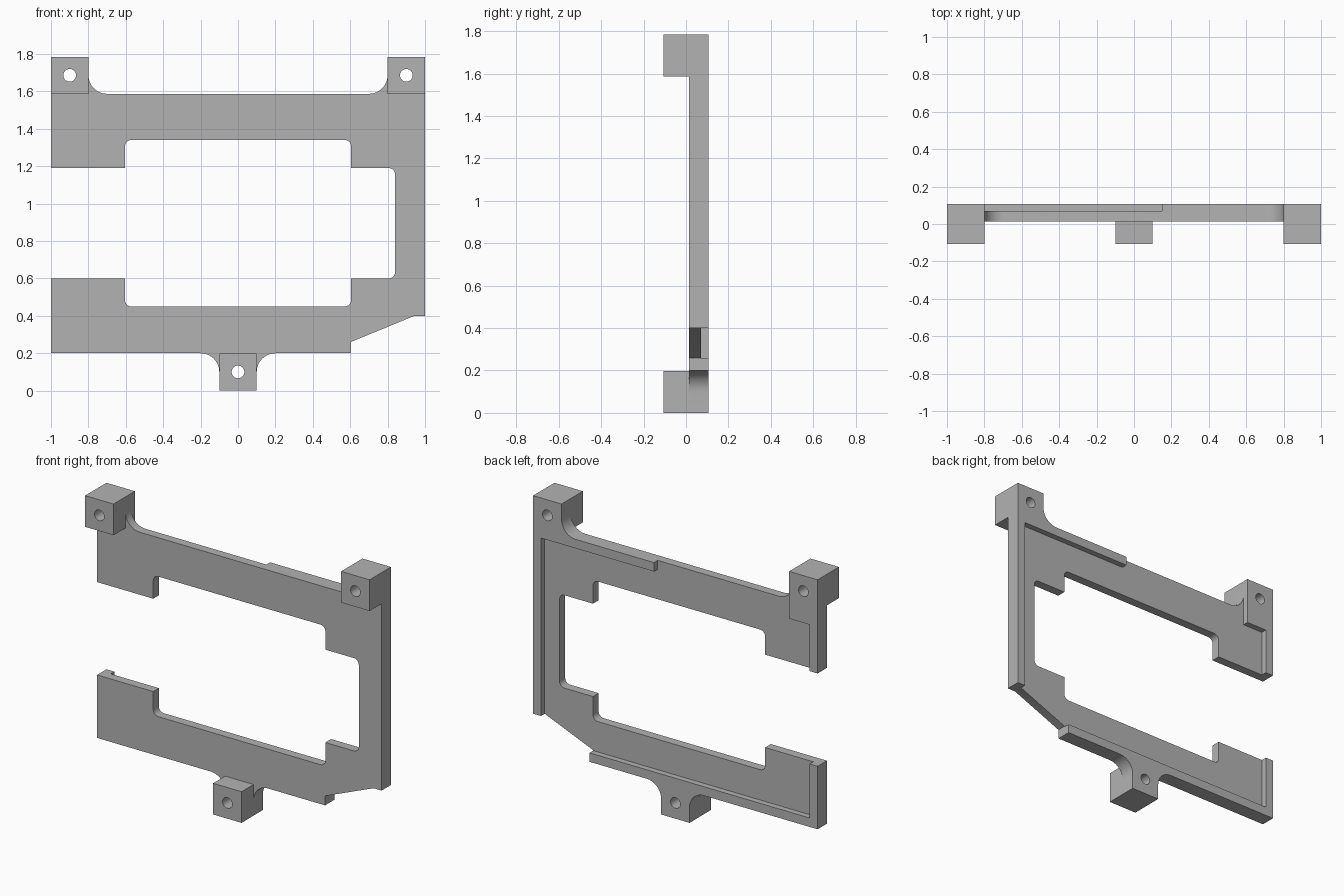
import bpy, bmesh, math

if "Cube" in bpy.data.objects:
    bpy.data.objects.remove(bpy.data.objects["Cube"])

FRONT, FACE, STEP, BACK = -0.107, 0.013, 0.07, 0.107   # depth levels
TOP, ARM_TOP, ARM_LOW = 1.785, 1.587, 0.2
RIM = 0.944                                            # inner edge of side rims

grey = bpy.data.materials.new("plain grey")
grey.diffuse_color = (0.45, 0.45, 0.45, 1)
grey.use_nodes = True
grey.node_tree.nodes["Principled BSDF"].inputs["Base Color"].default_value = grey.diffuse_color


def arc(cx, cz, r, a0, a1, n=10):
    """Points of an arc in the x-z plane, angles in degrees."""
    return [(cx + r * math.cos(math.radians(a0 + (a1 - a0) * i / n)),
             cz + r * math.sin(math.radians(a0 + (a1 - a0) * i / n))) for i in range(n + 1)]


def extrude(name, pts, y0, y1):
    """Solid from an x-z outline between two depths."""
    bm = bmesh.new()
    f = bm.faces.new([bm.verts.new((x, y0, z)) for x, z in pts])
    new = bmesh.ops.extrude_face_region(bm, geom=[f])["geom"]
    bmesh.ops.translate(bm, vec=(0, y1 - y0, 0),
                        verts=[v for v in new if isinstance(v, bmesh.types.BMVert)])
    bmesh.ops.recalc_face_normals(bm, faces=bm.faces)
    me = bpy.data.meshes.new(name)
    bm.to_mesh(me)
    bm.free()
    me.materials.append(grey)
    ob = bpy.data.objects.new(name, me)
    bpy.context.collection.objects.link(ob)
    return ob


def box(name, x0, x1, z0, z1, y0, y1):
    return extrude(name, [(x0, z0), (x1, z0), (x1, z1), (x0, z1)], y0, y1)


def boolean(target, other, op):
    m = target.modifiers.new(op.lower(), "BOOLEAN")
    m.operation, m.solver, m.object = op, "EXACT", other
    bpy.context.view_layer.objects.active = target
    bpy.ops.object.modifier_apply(modifier=m.name)
    bpy.data.objects.remove(other)


# Shared curved outlines
R, r = 0.1, 0.035
lug_left = arc(-0.1 - R, ARM_LOW - R, R, 90, 0) + [(-0.1, 0)]
lug_right = [(0.1, 0)] + arc(0.1 + R, ARM_LOW - R, R, 180, 90)
ear_right = arc(0.8 - R, ARM_TOP + R, R, 270, 360) + [(0.8, TOP), (1, TOP)]
ear_left = [(-1, TOP), (-0.8, TOP)] + arc(-0.8 + R, ARM_TOP + R, R, 180, 270)

# Main plate: open frame with ears, lug and stepped opening
plate = ([(-1, ARM_LOW)] + lug_left + lug_right
         + [(0.603, ARM_LOW), (0.603, 0.26), (RIM, 0.4), (1, 0.4)]
         + ear_right[::-1] + ear_left[::-1] + [(-1, 1.19), (-0.605, 1.19)]
         + arc(-0.605 + r, 1.34 - r, r, 180, 90) + arc(0.605 - r, 1.34 - r, r, 90, 0)
         + [(0.605, 1.19)] + arc(0.84 - r, 1.19 - r, r, 90, 0)
         + arc(0.84 - r, 0.6 + r, r, 0, -90) + [(0.605, 0.6)]
         + arc(0.605 - r, 0.45 + r, r, 0, -90) + arc(-0.605 + r, 0.45 + r, r, 270, 180)
         + [(-0.605, 0.6), (-1, 0.6)])
frame = extrude("mounting_frame", plate, FACE, STEP)

# Raised rims on the back
parts = [
    extrude("right_rim", [(0.15, ARM_TOP)] + ear_right
            + [(1, 0.4), (RIM, 0.4), (RIM, 1.53), (0.15, 1.53)], STEP, BACK),
    extrude("left_rim", [(-1, 1.19), (-RIM, 1.19), (-RIM, 1.485), (-0.8, 1.485),
                         (-0.8, TOP), (-1, TOP)], STEP, BACK),
    extrude("lower_rim", [(-1, ARM_LOW)] + lug_left + lug_right
            + [(0.603, ARM_LOW), (0.603, 0.257), (-RIM, 0.257), (-RIM, 0.6), (-1, 0.6)],
            STEP, BACK),
]
# Square standoffs on the front
for name, x, z in (("left", -0.9, ARM_TOP), ("right", 0.9, ARM_TOP), ("lower", 0, 0)):
    parts.append(box(name + "_standoff", x - 0.1, x + 0.1, z, z + TOP - ARM_TOP, FRONT, FACE))
for p in parts:
    boolean(frame, p, "UNION")

# Screw holes through the standoffs
for x, z in ((-0.9, 1.686), (0.9, 1.686), (0, 0.1)):
    boolean(frame, extrude("hole_cutter", arc(x, z, 0.034, 0, 360, 32)[:-1], -0.3, 0.3),
            "DIFFERENCE")

# Smooth fillets and holes, sharp edges elsewhere
frame.select_set(True)
bpy.context.view_layer.objects.active = frame
bpy.ops.object.shade_smooth_by_angle(angle=math.radians(30))
